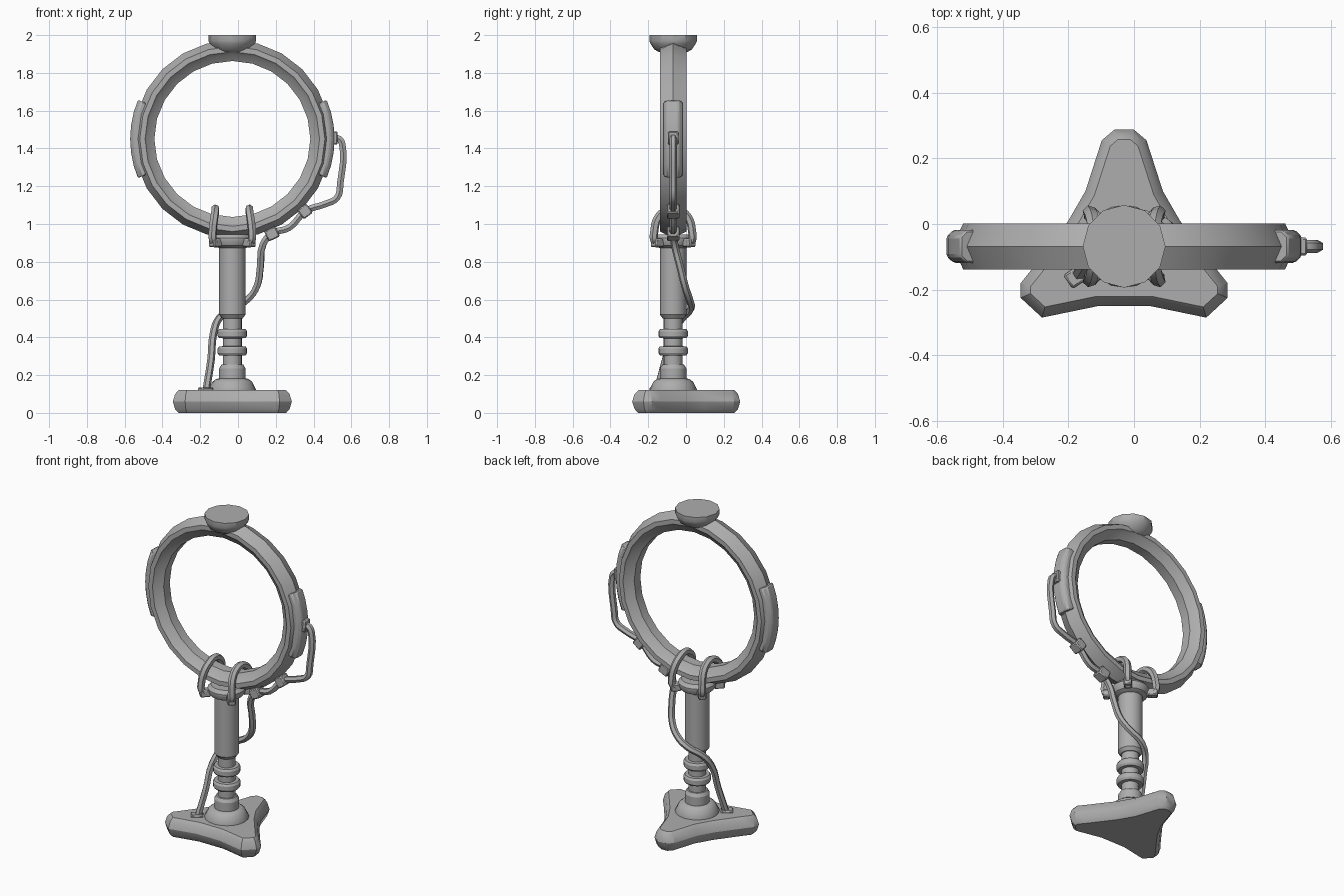
import bpy, bmesh, math
from mathutils import Vector

if "Cube" in bpy.data.objects:
    bpy.data.objects.remove(bpy.data.objects["Cube"])

CX, CY, RING_Z = -0.03, -0.068, 1.45

grey = bpy.data.materials.new("matte grey")
grey.use_nodes = True
grey.diffuse_color = (0.42, 0.42, 0.42, 1)
grey.node_tree.nodes["Principled BSDF"].inputs["Base Color"].default_value = grey.diffuse_color


def finish(ob, angle=30, bevel=0):
    ob.data.materials.clear()
    ob.data.materials.append(grey)
    if bevel:
        mod = ob.modifiers.new("bevel", "BEVEL")
        mod.width, mod.segments = bevel, 1
        mod.limit_method, mod.angle_limit = "ANGLE", math.radians(40)
    bpy.ops.object.select_all(action="DESELECT")
    bpy.context.view_layer.objects.active = ob
    ob.select_set(True)
    bpy.ops.object.shade_smooth_by_angle(angle=math.radians(angle))
    return ob


def add_mesh(name, bm, angle=30, bevel=0):
    bmesh.ops.recalc_face_normals(bm, faces=bm.faces)
    me = bpy.data.meshes.new(name)
    bm.to_mesh(me)
    bm.free()
    ob = bpy.data.objects.new(name, me)
    bpy.context.collection.objects.link(ob)
    return finish(ob, angle, bevel)


def bridge(bm, rows, wrap_rows, wrap_cols):
    """Skin a grid of vertices, optionally wrapping either way."""
    nr, nc = len(rows), len(rows[0])
    for i in range(nr if wrap_rows else nr - 1):
        for j in range(nc if wrap_cols else nc - 1):
            a, b = rows[i], rows[(i + 1) % nr]
            k = (j + 1) % nc
            bm.faces.new((a[j], a[k], b[k], b[j]))


def lathe(name, profile, sides, angle=30):
    """Turn (radius, height) pairs about the upright axis, capped at both ends."""
    bm = bmesh.new()
    rows = []
    for r, z in profile:
        turn = [math.tau * i / sides for i in range(sides)]
        rows.append([bm.verts.new((CX + r * math.cos(t), CY + r * math.sin(t), z)) for t in turn])
    bridge(bm, rows, False, True)
    bm.faces.new(rows[0])
    bm.faces.new(rows[-1])
    return add_mesh(name, bm, angle)


def hoop(name, section, steps, start=0, sweep=360, angle=20, bevel=0):
    """Sweep a closed (radius, depth) section around the hoop centre."""
    bm = bmesh.new()
    full = sweep == 360
    rows = []
    for i in range(steps if full else steps + 1):
        t = math.radians(start + sweep * i / steps)
        rows.append([bm.verts.new((CX + r * math.cos(t), CY + d, RING_Z + r * math.sin(t)))
                     for r, d in section])
    bridge(bm, rows, full, True)
    if not full:
        bm.faces.new(rows[0])
        bm.faces.new(rows[-1])
    return add_mesh(name, bm, angle, bevel)


def tube(name, points, radius):
    cu = bpy.data.curves.new(name, "CURVE")
    cu.dimensions = "3D"
    cu.bevel_depth, cu.bevel_resolution, cu.resolution_u = radius, 1, 4
    cu.use_fill_caps = True
    sp = cu.splines.new("BEZIER")
    sp.bezier_points.add(len(points) - 1)
    for bp, p in zip(sp.bezier_points, points):
        bp.co = p
        bp.handle_left_type = bp.handle_right_type = "AUTO"
    ob = bpy.data.objects.new(name, cu)
    bpy.context.collection.objects.link(ob)
    bpy.ops.object.select_all(action="DESELECT")
    bpy.context.view_layer.objects.active = ob
    ob.select_set(True)
    bpy.ops.object.convert(target="MESH")
    return finish(bpy.context.view_layer.objects.active, 50)


def block(name, centre, size, rotation=(0, 0, 0)):
    bpy.ops.mesh.primitive_cube_add(size=1, location=centre, rotation=rotation)
    ob = bpy.context.object
    ob.name = name
    ob.scale = size
    bpy.ops.object.transform_apply(location=False, rotation=False, scale=True)
    return finish(ob, 30, 0.006)


# Three-armed foot: half outline mirrored, then stacked with rounded edges
half = [(0.03, 0.287), (0.068, 0.255), (0.118, 0.1), (0.17, 0.01), (0.275, -0.13),
        (0.315, -0.18), (0.315, -0.225), (0.25, -0.285), (0.08, -0.25)]
outline = [Vector(p) for p in half] + [Vector((-x, y)) for x, y in reversed(half)]


def inset(pts, amount):
    out = []
    for i, p in enumerate(pts):
        e1, e2 = (p - pts[i - 1]).normalized(), (pts[(i + 1) % len(pts)] - p).normalized()
        n1, n2 = Vector((-e1.y, e1.x)), Vector((-e2.y, e2.x))
        out.append(p - (n1 + n2) / (1 + n1.dot(n2)) * amount)
    return out


bm = bmesh.new()
layers = [[bm.verts.new((CX + p.x, p.y, z)) for p in inset(outline, d)]
          for z, d in ((0, 0.03), (0.02, 0.012), (0.06, 0), (0.1, 0.012), (0.12, 0.03))]
bridge(bm, layers, False, True)
bm.faces.new(layers[0])
bm.faces.new(layers[-1])
add_mesh("tripod_foot", bm)

# Stand
lathe("foot_cone", [(0.125, 0.11), (0.125, 0.125), (0.105, 0.165), (0.085, 0.18), (0.07, 0.182)], 20)
lathe("lower_socket", [(0.07, 0.17), (0.07, 0.235), (0.058, 0.255), (0.05, 0.256)], 20)
lathe("inner_post", [(0.05, 0.17), (0.05, 0.53)], 20)
for label, z in (("lower", 0.328), ("upper", 0.42)):
    lathe(label + "_rib", [(0.05, z - 0.025), (0.07, z - 0.024), (0.078, z - 0.012),
                           (0.078, z + 0.012), (0.07, z + 0.024), (0.05, z + 0.025)], 20)
lathe("handle", [(0.055, 0.5), (0.07, 0.52), (0.07, 0.9)], 20)
lathe("collar", [(0.07, 0.872), (0.095, 0.885), (0.108, 0.91), (0.108, 0.925), (0.09, 0.945)], 20)

# Hoop, its side plates and the top knob
hoop("hoop", [(0.523, 0), (0.49, 0.07), (0.462, 0.07), (0.45, 0.055), (0.413, 0.03),
              (0.413, -0.03), (0.45, -0.055), (0.462, -0.07), (0.49, -0.07)], 24)
plate = [(0.49, -0.05), (0.52, -0.05), (0.541, -0.03), (0.541, 0.03), (0.52, 0.05), (0.49, 0.05)]
for side, mid in (("left", 0), ("right", 180)):
    hoop(side + "_side_plate", plate, 6, mid - 22.5, 45, 20, 0.006)
lathe("top_knob", [(0.075, 1.91), (0.1, 1.925), (0.12, 1.955), (0.126, 1.97), (0.126, 2.0)], 12)

# Straps holding the hoop to the collar
arc = [(0.08, -0.075, 0.89), (0.102, -0.1, 0.915), (0.104, -0.1, 0.96),
       (0.096, -0.082, 1.03), (0.09, -0.04, 1.07)]
for side, s in (("left", 1), ("right", -1)):
    path = arc + [(0.09, 0, 1.082)] + [(x, -y, z) for x, y, z in reversed(arc)]
    tube(side + "_strap", [(CX + s * x, CY + y, z) for x, y, z in path], 0.022)
    for end, e in (("front", -1), ("back", 1)):
        block(f"{side}_{end}_strap_foot", (CX + s * 0.09, CY + e * 0.085, 0.9),
              (0.06, 0.045, 0.045), (0, 0, s * e * math.pi / 4))

# Cable running from the left plate, round the handle and into the foot
cable = [(0.5, CY, 1.455), (0.535, CY, 1.45), (0.552, CY, 1.42), (0.542, CY, 1.22),
         (0.525, CY, 1.14), (0.46, CY, 1.105), (0.36, CY, 1.07), (0.27, CY, 0.98),
         (0.18, CY, 0.95), (0.132, -0.06, 0.89), (0.118, -0.03, 0.77), (0.1, -0.005, 0.67),
         (0.05, 0.018, 0.6), (-0.03, 0.025, 0.55), (-0.1, -0.02, 0.5),
         (-0.13, -0.07, 0.42), (-0.143, -0.11, 0.28), (-0.17, -0.155, 0.11)]
tube("cable", cable, 0.02)
block("cable_socket", (0.505, CY, 1.455), (0.045, 0.055, 0.07))
block("upper_cable_clip", (0.355, CY, 1.067), (0.06, 0.065, 0.06), (0, -0.65, 0))
block("lower_cable_clip", (0.18, CY, 0.948), (0.065, 0.065, 0.06), (0, -0.45, 0))
block("cable_plug", (-0.172, -0.157, 0.12), (0.07, 0.05, 0.03), (0, 0, 0.6))
